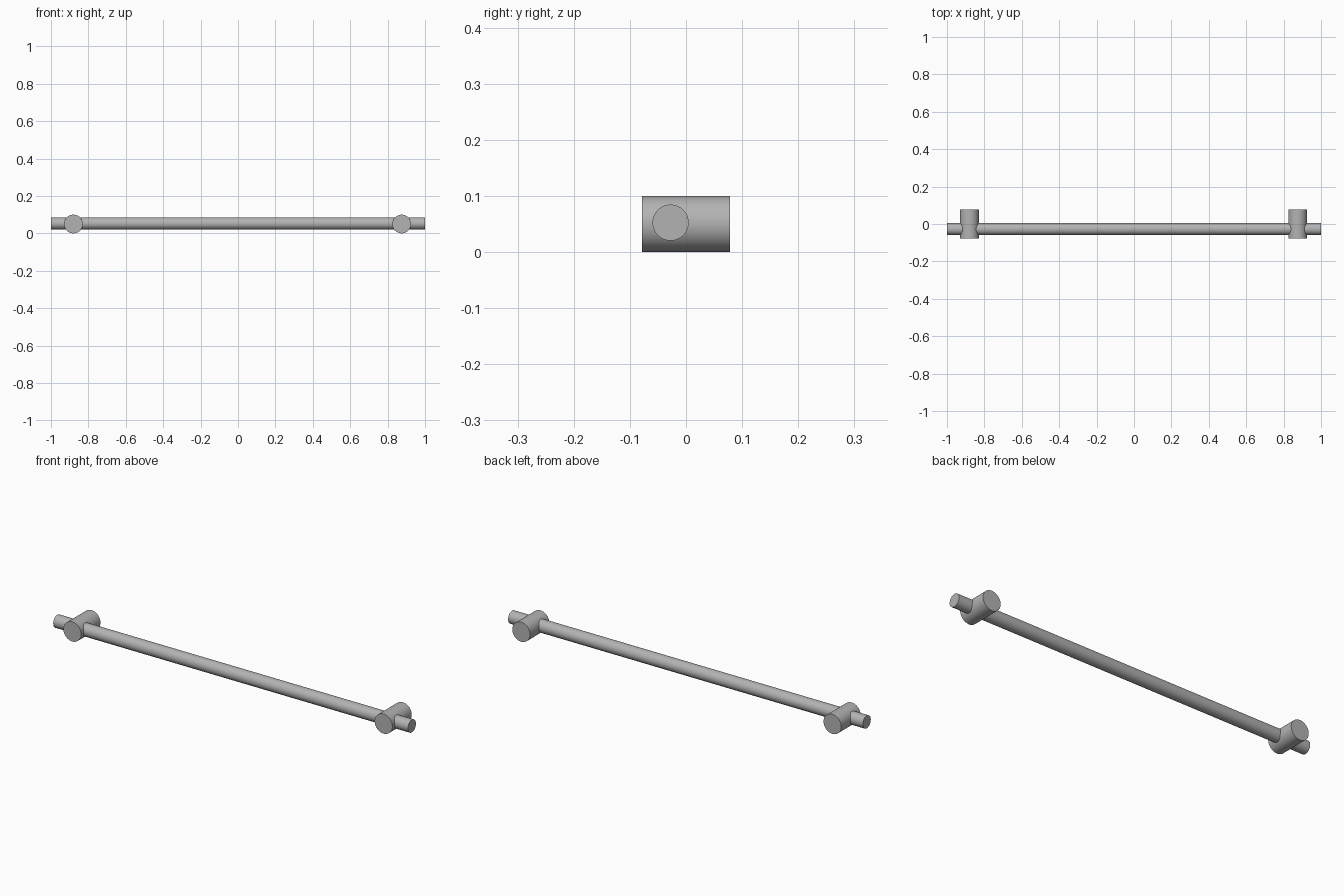
import bpy
from math import pi, radians

if "Cube" in bpy.data.objects:
    bpy.data.objects.remove(bpy.data.objects["Cube"])

# Dark grey finish
finish = bpy.data.materials.new("dark_grey")
finish.diffuse_color = (0.45, 0.45, 0.45, 1)
finish.use_nodes = True
finish.node_tree.nodes["Principled BSDF"].inputs["Base Color"].default_value = finish.diffuse_color


def rod(name, radius, length, location, rotation):
    bpy.ops.mesh.primitive_cylinder_add(vertices=64, radius=radius, depth=length,
                                        location=location, rotation=rotation)
    obj = bpy.context.object
    obj.name = name
    obj.data.materials.append(finish)
    bpy.ops.object.shade_smooth_by_angle(angle=radians(30))
    return obj


# Long grip bar running along x, set toward the front
rod("grip_bar", 0.0322, 2.0, (0, -0.0275, 0.0525), (0, pi / 2, 0))

# Short thick mounting posts crossing the bar
for side, x in (("left", -0.88), ("right", 0.875)):
    rod(f"{side}_mounting_post", 0.05, 0.156, (x, 0, 0.05), (pi / 2, 0, 0))
